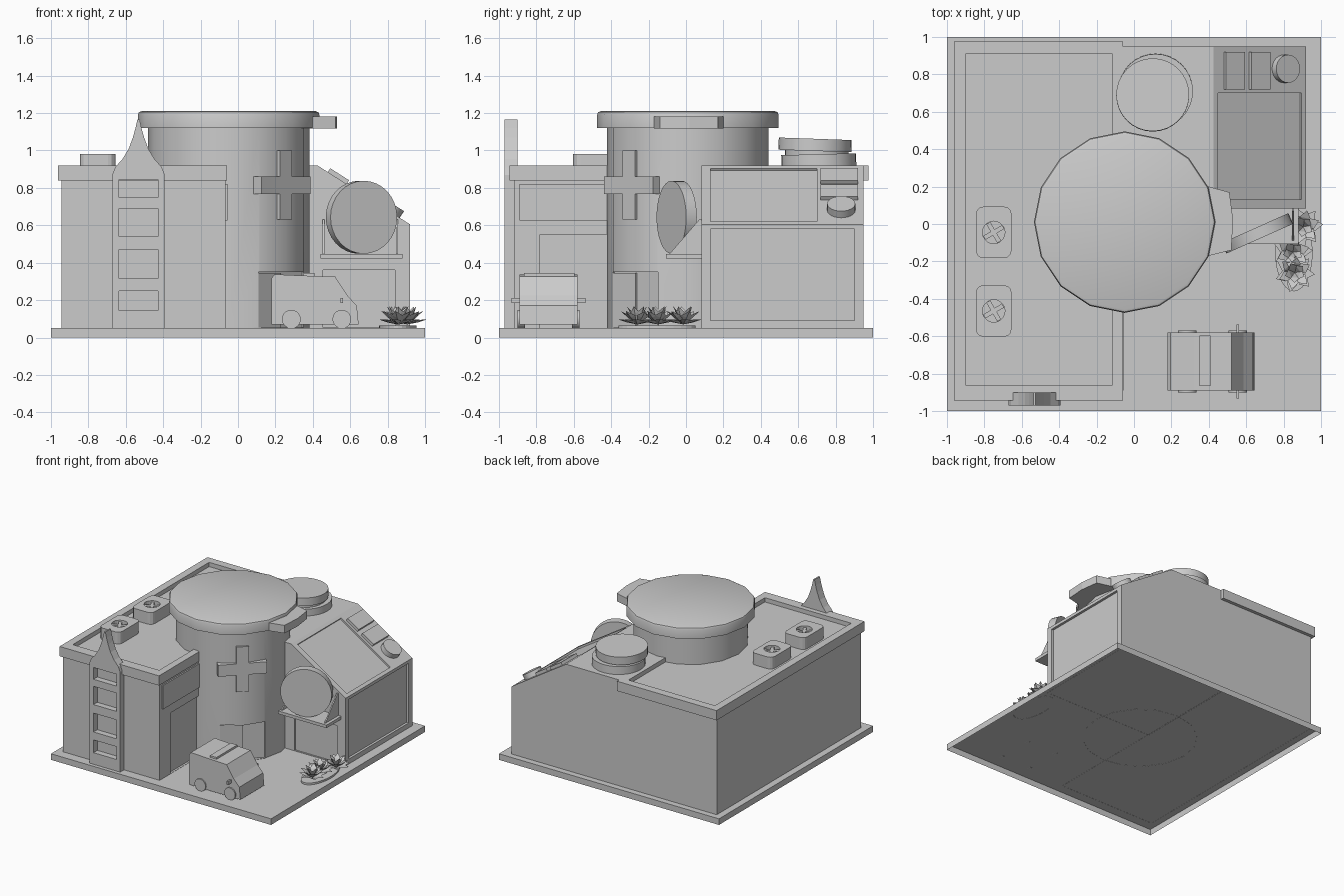
import bpy, bmesh, math, random
from mathutils import Matrix, Vector, Euler

if "Cube" in bpy.data.objects:
    bpy.data.objects.remove(bpy.data.objects["Cube"])

random.seed(4)
R = math.radians
FRONT, SIDE, DIAG = (90, 0, 0), (90, 0, 90), (90, 0, 45)


def finish(name, bm, loc=(0, 0, 0), rot=(0, 0, 0), smooth=False):
    me = bpy.data.meshes.new(name)
    bmesh.ops.recalc_face_normals(bm, faces=bm.faces)
    for f in bm.faces:
        f.smooth = False
    bm.to_mesh(me)
    bm.free()
    ob = bpy.data.objects.new(name, me)
    bpy.context.collection.objects.link(ob)
    ob.location, ob.rotation_euler = loc, [R(a) for a in rot]
    if smooth:
        soften(ob)
    return ob


def soften(ob):
    bpy.ops.object.select_all(action='DESELECT')
    ob.select_set(True)
    bpy.context.view_layer.objects.active = ob
    bpy.ops.object.shade_smooth_by_angle(angle=R(35))


def box(name, lo, hi, loc=(0, 0, 0), rot=(0, 0, 0)):
    bm = bmesh.new()
    lo, hi = Vector(lo), Vector(hi)
    bmesh.ops.create_cube(bm, size=1, matrix=Matrix.Translation((lo + hi) / 2) @ Matrix.Diagonal((*(hi - lo), 1)))
    return finish(name, bm, loc, rot)


def disc(name, r, depth, loc, rot=(0, 0, 0), sides=32, bevel=0):
    bm = bmesh.new()
    bmesh.ops.create_cone(bm, cap_ends=True, segments=sides, radius1=r, radius2=r, depth=depth)
    if bevel:
        top = [e for e in bm.edges if all(v.co.z > 0 for v in e.verts)]
        bmesh.ops.bevel(bm, geom=top, offset=bevel, segments=2, affect='EDGES', profile=0.5)
    return finish(name, bm, loc, rot, True)


def rect(x0, y0, x1, y1):
    return [(x0, y0), (x1, y0), (x1, y1), (x0, y1)]


def oval(cx, cy, rx, ry, n=20):
    return [(cx + rx * math.cos(i * math.tau / n), cy + ry * math.sin(i * math.tau / n)) for i in range(n)]


def plate(name, outlines, depth, loc=(0, 0, 0), rot=(0, 0, 0)):
    """Flat outline with holes, extruded evenly about its own plane."""
    cu = bpy.data.curves.new(name, 'CURVE')
    cu.dimensions, cu.fill_mode, cu.extrude = '2D', 'BOTH', depth / 2
    for pts in outlines:
        sp = cu.splines.new('POLY')
        sp.points.add(len(pts) - 1)
        for p, (x, y) in zip(sp.points, pts):
            p.co = (x, y, 0, 1)
        sp.use_cyclic_u = True
    tmp = bpy.data.objects.new(name, cu)
    me = bpy.data.meshes.new_from_object(tmp)
    bpy.data.objects.remove(tmp)
    bm = bmesh.new()
    bm.from_mesh(me)
    bmesh.ops.remove_doubles(bm, verts=bm.verts, dist=1e-5)
    return finish(name, bm, loc, rot)


def cut(ob, cutter):
    m = ob.modifiers.new('recess', 'BOOLEAN')
    m.operation, m.object, m.solver = 'DIFFERENCE', cutter, 'EXACT'
    bpy.context.view_layer.update()
    me = bpy.data.meshes.new_from_object(ob.evaluated_get(bpy.context.evaluated_depsgraph_get()))
    ob.modifiers.clear()
    ob.data = me
    bpy.data.objects.remove(cutter)


def open_bottom(ob):
    """Remove the faces a part stands on."""
    bpy.context.view_layer.update()
    mw = ob.matrix_world
    bm = bmesh.new()
    bm.from_mesh(ob.data)
    low = min((mw @ v.co).z for v in bm.verts) + 0.003
    bmesh.ops.delete(bm, geom=[f for f in bm.faces if all((mw @ v.co).z < low for v in f.verts)], context='FACES')
    bm.to_mesh(ob.data)
    bm.free()


# ground slab, hollow underneath
open_bottom(box('ground_slab', (-1, -1, 0), (1, 1, 0.05)))

# left hall with parapet, side window and doorway
hall = box('left_hall', (-0.945, -0.92, 0.049), (-0.068, 0.95, 0.885))
cut(hall, box('cutter', (-0.085, -0.78, 0.052), (0, -0.40, 0.55)))
open_bottom(hall)
plate('roof_parapet', [rect(-0.962, -0.943, -0.058, 0.977), rect(-0.9, -0.86, -0.115, 0.91)], 0.08, (0, 0, 0.88))
box('side_window', (-0.08, -0.89, 0.625), (-0.057, -0.40, 0.82))

# front stair-window pylon with a flared spire
half = [(0.14, 0.05), (0.14, 0.87), (0.125, 0.91), (0.085, 0.955), (0.052, 1.01), (0.03, 1.07), (0.016, 1.12), (0.006, 1.165)]
cx = -0.532
outline = [(cx + x, z) for x, z in half] + [(cx - x, z) for x, z in reversed(half)]
holes = [rect(-0.635, a, -0.427, b) for a, b in ((0.145, 0.25), (0.315, 0.47), (0.54, 0.69), (0.748, 0.845))]
plate('window_pylon', [outline] + holes, 0.07, (0, -0.935, 0), FRONT)

# rooftop fan units
for i, y in enumerate((-0.045, -0.465)):
    w, h, r = 0.095, 0.138, 0.04
    corners = []
    for sx, sy, a0 in ((1, 1, 0), (-1, 1, 90), (-1, -1, 180), (1, -1, 270)):
        corners += [(sx * (w - r) + r * math.cos(R(a0 + a)), sy * (h - r) + r * math.sin(R(a0 + a))) for a in (0, 30, 60, 90)]
    c = (-0.75, y, 0)
    plate(f'fan_unit_{i}', [corners, oval(0, 0, 0.06, 0.06)], 0.11, (c[0], y, 0.927))
    disc(f'fan_floor_{i}', 0.062, 0.06, (c[0], y, 0.92))
    for k in range(2):
        box(f'fan_blade_{i}_{k}', (-0.058, -0.012, 0.945), (0.058, 0.012, 0.97), c, (0, 0, 30 + 90 * k))

# right wing with sloping roof and recessed glazing
wing = plate('right_wing', [[(-0.075, 0.049), (0.92, 0.049), (0.92, 0.605), (0.425, 0.92), (-0.075, 0.92)]], 0.867, (0, 0.516, 0), FRONT)
pitch = math.degrees(math.atan2(0.315, 0.495))
mid = (0.6725, 0, 0.7625)
cut(wing, box('cutter', (0.9, 0.13, 0.09), (1, 0.90, 0.58)))
cut(wing, box('cutter', (-0.265, 0.13, -0.015), (0.265, 0.70, 0.1), mid, (0, pitch, 0)))
cut(wing, box('cutter', (0.455, 0, 0.053), (0.84, 0.095, 0.36)))
open_bottom(wing)

# vents and cap on the slope
for i, x in enumerate((-0.168, -0.008)):
    box(f'slope_vent_{i}', (x - 0.06, 0.72, -0.02), (x + 0.06, 0.92, 0.024), mid, (0, pitch, 0))
disc('slope_cap', 0.075, 0.09, (0.80, 0.83, 0.678), (0, pitch, 0), 24)

# round roof tank
disc('tank_lower', 0.2, 0.07, (0.115, 0.71, 0.945), (1.5, 0, 0))
disc('tank_neck', 0.17, 0.08, (0.11, 0.70, 0.985))
disc('tank_lid', 0.195, 0.065, (0.1, 0.69, 1.03), (-2, 0, 0))

# central tower with a recessed double door and an overhanging cap
tower = disc('tower', 0.432, 1.1, (-0.05, 0.01, 0.599), sides=16)
cut(tower, box('cutter', (-0.17, 0.053, 0.385), (0.17, 0.35, 0.6), (-0.05, 0.01, 0), DIAG))
open_bottom(tower)
soften(tower)
box('door_panel', (-0.17, 0.05, 0.37), (0.0, 0.345, 0.395), (-0.05, 0.01, 0), DIAG)
disc('tower_cap', 0.485, 0.09, (-0.05, 0.01, 1.165), sides=16, bevel=0.018)
plate('cap_lookout', [[(0.33, -0.17), (0.40, -0.17), (0.52, -0.14), (0.53, 0.02), (0.51, 0.17), (0.40, 0.20), (0.33, 0.20)]], 0.065, (0, 0, 1.15))

# cross sign on the tower
a, b = 0.047, 0.185
cross = [(a, a), (a, b), (-a, b), (-a, a), (-b, a), (-b, -a), (-a, -a), (-a, -b), (a, -b), (a, -a), (b, -a), (b, a)]
plate('cross_sign', [cross], 0.075, (0.23, -0.28, 0.815), DIAG)

# tilted disc sign on a bracketed shelf
box('sign_shelf', (0.44, -0.108, 0.422), (0.88, 0.09, 0.447))
for x in (0.457, 0.85):
    plate('shelf_bracket', [[(0.085, 0.44), (0.085, 0.63), (0.07, 0.63), (-0.09, 0.445), (-0.07, 0.44)]], 0.01, (x, 0, 0), SIDE)
disc('disc_sign', 0.195, 0.062, (0.66, -0.05, 0.643), (90, 0, 24), 32)

# parked van
van = [(0.178, 0.07), (0.178, 0.315), (0.195, 0.338), (0.32, 0.332), (0.52, 0.325), (0.585, 0.225), (0.635, 0.17), (0.645, 0.07)]
plate('van_body', [van], 0.31, (0, -0.735, 0), FRONT)
box('van_light_bar', (0.35, -0.865, 0.32), (0.41, -0.595, 0.345))
for x in (0.285, 0.555):
    for y in (-0.88, -0.59):
        disc('van_wheel', 0.05, 0.04, (x, y, 0.098), FRONT, 20)
for y in (-0.91, -0.56):
    box('van_mirror', (0.548, y - 0.022, 0.185), (0.562, y + 0.022, 0.212))

# planting bed with broad-leaved spiky plants
open_bottom(plate('planting_bed', [oval(0.855, -0.155, 0.1, 0.205, 28)], 0.016, (0, 0, 0.057)))
for i, (px, py) in enumerate([(0.87, -0.26), (0.86, -0.15), (0.915, -0.015)]):
    bm = bmesh.new()
    for ring, (n, tilt, length) in enumerate(((7, 18, 0.12), (6, 42, 0.125), (5, 64, 0.12))):
        for k in range(n):
            yaw = k * math.tau / n + ring * 0.4 + random.uniform(-0.15, 0.15)
            m = Matrix.Translation((px - 0.01, py, 0.07)) @ Euler((0, -R(tilt), yaw)).to_matrix().to_4x4()
            pts = [(0, 0, 0), (0.55, 0.24, 0.03), (0.92, 0, -0.06), (0.55, -0.24, 0.03), (0.5, 0, -0.06)]
            v = [bm.verts.new(m @ (Vector(p) * length)) for p in pts]
            for f in ((0, 4, 1), (1, 4, 2), (2, 4, 3), (3, 4, 0), (0, 1, 3), (1, 2, 3)):
                bm.faces.new([v[j] for j in f])
    finish(f'plant_{i}', bm)
